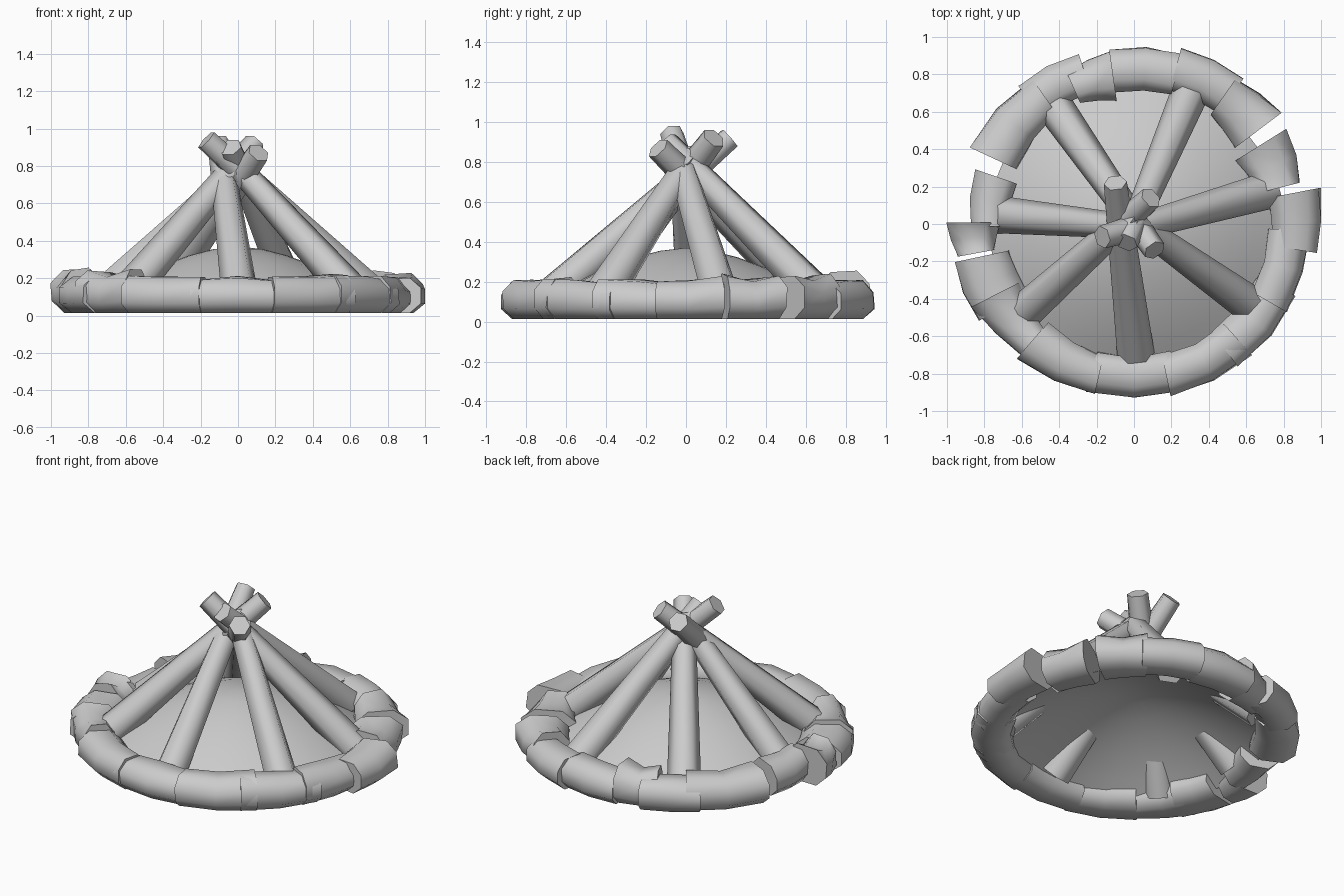
import bpy, bmesh, math, random
from mathutils import Vector

if "Cube" in bpy.data.objects:
    bpy.data.objects.remove(bpy.data.objects["Cube"])

random.seed(4)


def finish(bm, name, angle=40):
    bmesh.ops.recalc_face_normals(bm, faces=bm.faces)
    me = bpy.data.meshes.new(name)
    bm.to_mesh(me)
    bm.free()
    ob = bpy.data.objects.new(name, me)
    bpy.context.collection.objects.link(ob)
    bpy.ops.object.select_all(action='DESELECT')
    ob.select_set(True)
    bpy.context.view_layer.objects.active = ob
    bpy.ops.object.shade_smooth_by_angle(angle=math.radians(angle))
    return ob


def polar(r, a):
    return Vector((r * math.cos(a), r * math.sin(a), 0))


def bridge(bm, rings, caps=True):
    n = len(rings[0])
    for a, b in zip(rings, rings[1:]):
        for i in range(n):
            bm.faces.new((a[i], a[(i + 1) % n], b[(i + 1) % n], b[i]))
    if caps:
        bm.faces.new(rings[0])
        bm.faces.new(rings[-1])


# ash mound: open-bottomed dome
bm = bmesh.new()
N = 24
rings = []
for k in range(6):
    r = .78 * (1 - k / 6)
    z = .37 - .31 * (r / .78) ** 1.7
    rings.append([bm.verts.new(polar(r, math.tau * i / N) + Vector((0, 0, z))) for i in range(N)])
bridge(bm, rings, caps=False)
tip = bm.verts.new((0, 0, .37))
for i in range(N):
    bm.faces.new((rings[-1][i], rings[-1][(i + 1) % N], tip))
finish(bm, "ash_mound")


# leaning logs: tapered six-sided poles crossing at the top
def log(name, fx, fy, tx, ty, tz, r0=.1, r1=.062):
    foot, top = Vector((fx, fy, .11)), Vector((tx, ty, tz))
    d = (top - foot).normalized()
    u = d.cross(Vector((0, 0, 1))).normalized()
    v = u.cross(d)
    bm = bmesh.new()
    rings = []
    for t in (0, .5, 1):
        c, r = foot.lerp(top, t), r0 + (r1 - r0) * t
        rings.append([bm.verts.new(c + r * (u * math.cos(a) + v * math.sin(a)))
                      for a in [math.pi * k / 3 for k in range(6)]])
    bridge(bm, rings)
    finish(bm, name, 65)


# foot x, y, then top x, y, z
LOGS = [
    (.01, -.70, -.10, .22, .92),
    (-.42, .62, .11, -.14, .87),
    (.29, .68, -.04, -.10, .90),
    (-.72, .05, .05, -.02, .83),
    (.72, .18, -.17, -.07, .94),
    (-.60, -.48, .09, .14, .92),
    (.62, -.43, -.04, .04, .84),
]
for k, spec in enumerate(LOGS):
    log(f"log_{k + 1}", *spec)


# ring stones: short rough blocks bent along the ring
def stone(name, angle, span, radius, width, flare=0):
    bm = bmesh.new()
    rings = []
    for s in (-1, 0, 1):
        a = math.radians(angle + s * span)
        out = polar(1, a)
        w = width * (1 + s * flare)
        hh = .093 if s == 0 else random.uniform(.085, .105) * (1 + .8 * abs(flare))
        c = out * radius + Vector((0, 0, .013 + hh))
        half = [(1, -.45), (1, .4), (.5, 1.08 if s == 0 else .98)]
        prof = half + [(-x, y) for x, y in reversed(half)] + [(-.5, -1), (.5, -1)]
        lean = random.uniform(-.1, .15)  # inner or outer edge raised
        rings.append([bm.verts.new(c + out * (x * w * random.uniform(.93, 1.04))
                                   + Vector((0, 0, hh * (y - (lean * x if y > 0 else 0)))))
                      for x, y in prof])
    bridge(bm, rings)
    finish(bm, name, 65)


# angle, half span, radius, half width, flare
STONES = [
    (243, 14, .83, .115, -.12), (270, 16, .82, .11), (297, 15, .83, .11),
    (321, 15, .83, .115), (344, 14, .83, .11), (1, 10, .87, .13, .1),
    (23, 9, .80, .14, .15), (46, 9, .83, .135, -.15), (64, 11, .86, .115),
    (86, 12, .83, .115), (106, 8, .80, .11, -.2), (119, 11, .85, .11),
    (140, 15, .83, .125, .1), (171, 10, .78, .105, -.15), (185, 5.5, .86, .12, -.2),
    (202, 10, .83, .15), (218, 11, .83, .12, -.2),
]
for k, spec in enumerate(STONES):
    stone(f"ring_stone_{k + 1}", *spec)
